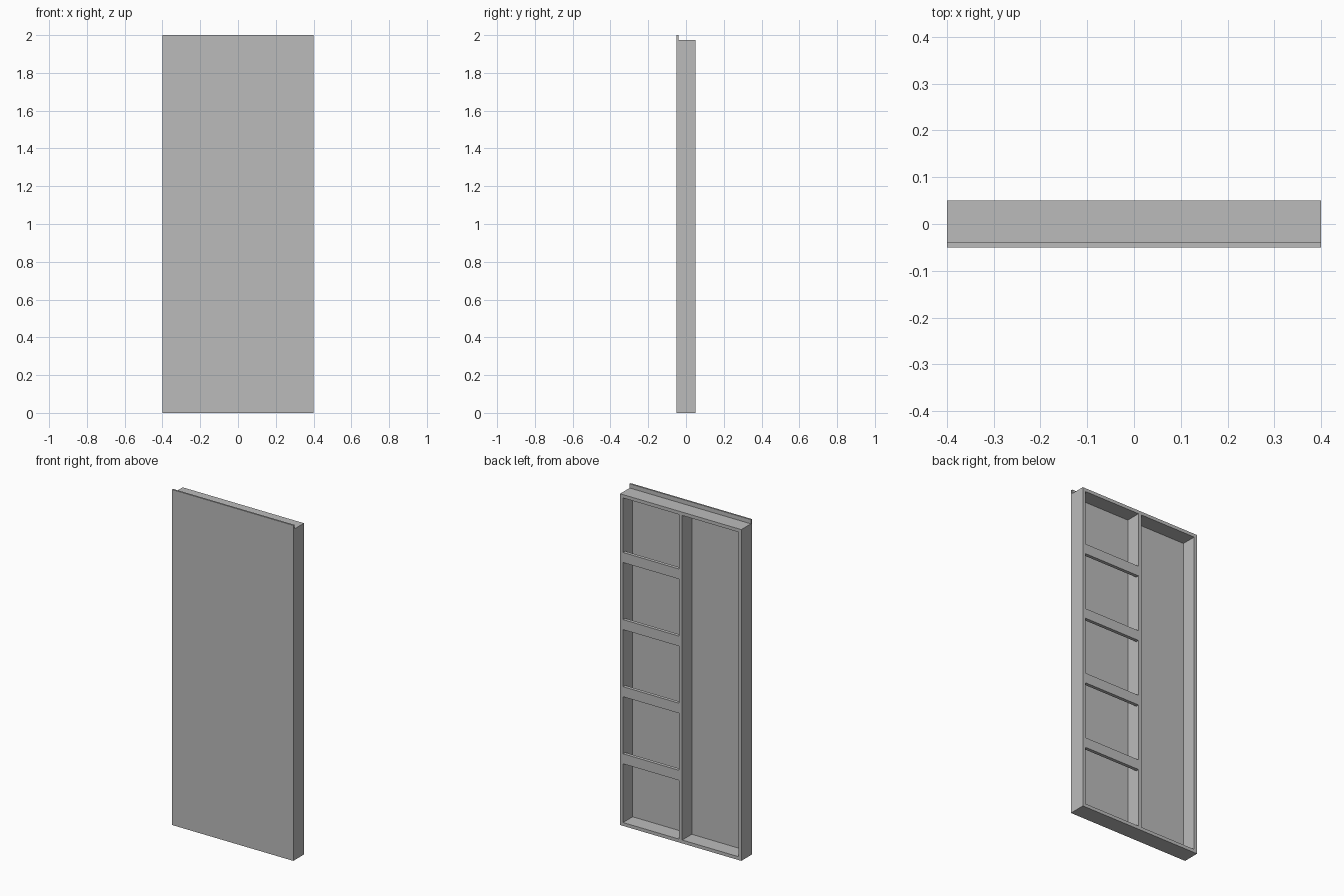
import bpy
import bmesh
from mathutils import Matrix, Vector

cube = bpy.data.objects.get("Cube")
if cube:
    bpy.data.objects.remove(cube, do_unlink=True)

# Single plain grey finish
grey = bpy.data.materials.new("plain_grey")
grey.use_nodes = True
colour = (0.5, 0.5, 0.5, 1)
grey.diffuse_color = colour
grey.node_tree.nodes["Principled BSDF"].inputs["Base Color"].default_value = colour

HALF_W = 0.4     # half width of the door
FRONT = -0.05    # front of the face sheet
INNER = -0.04    # back of the face sheet
BACK = 0.05      # back of the frame
TOP = 1.975      # top of the frame
WALL = 0.02      # board thickness


def box(name, low, high):
    """Add a box between two opposite corners."""
    low, high = Vector(low), Vector(high)
    bm = bmesh.new()
    bmesh.ops.create_cube(
        bm, size=1,
        matrix=Matrix.Translation((low + high) / 2) @ Matrix.Diagonal((*(high - low), 1)))
    mesh = bpy.data.meshes.new(name)
    bm.to_mesh(mesh)
    bm.free()
    mesh.materials.append(grey)
    obj = bpy.data.objects.new(name, mesh)
    bpy.context.collection.objects.link(obj)
    return obj


# Face sheet, rising above the frame as a lip
box("front_panel", (-HALF_W, FRONT, 0), (HALF_W, INNER, 2))

# Outer frame
inside = HALF_W - WALL
box("right_stile", (-HALF_W, INNER, 0), (-inside, BACK, TOP))
box("left_stile", (inside, INNER, 0), (HALF_W, BACK, TOP))
box("bottom_board", (-inside, INNER, 0), (inside, BACK, WALL))
box("top_board", (-inside, INNER, TOP - WALL), (inside, BACK, TOP))

# Central divider
box("centre_divider", (-WALL / 2, INNER, WALL), (WALL / 2, BACK, TOP - WALL))

# Shallow cross rails on the left half, flush with the back
for i in range(1, 5):
    z = 0.4 * i
    box(f"cross_rail_{i}", (WALL / 2, BACK - 0.02, z - 0.03), (inside, BACK, z + 0.03))
